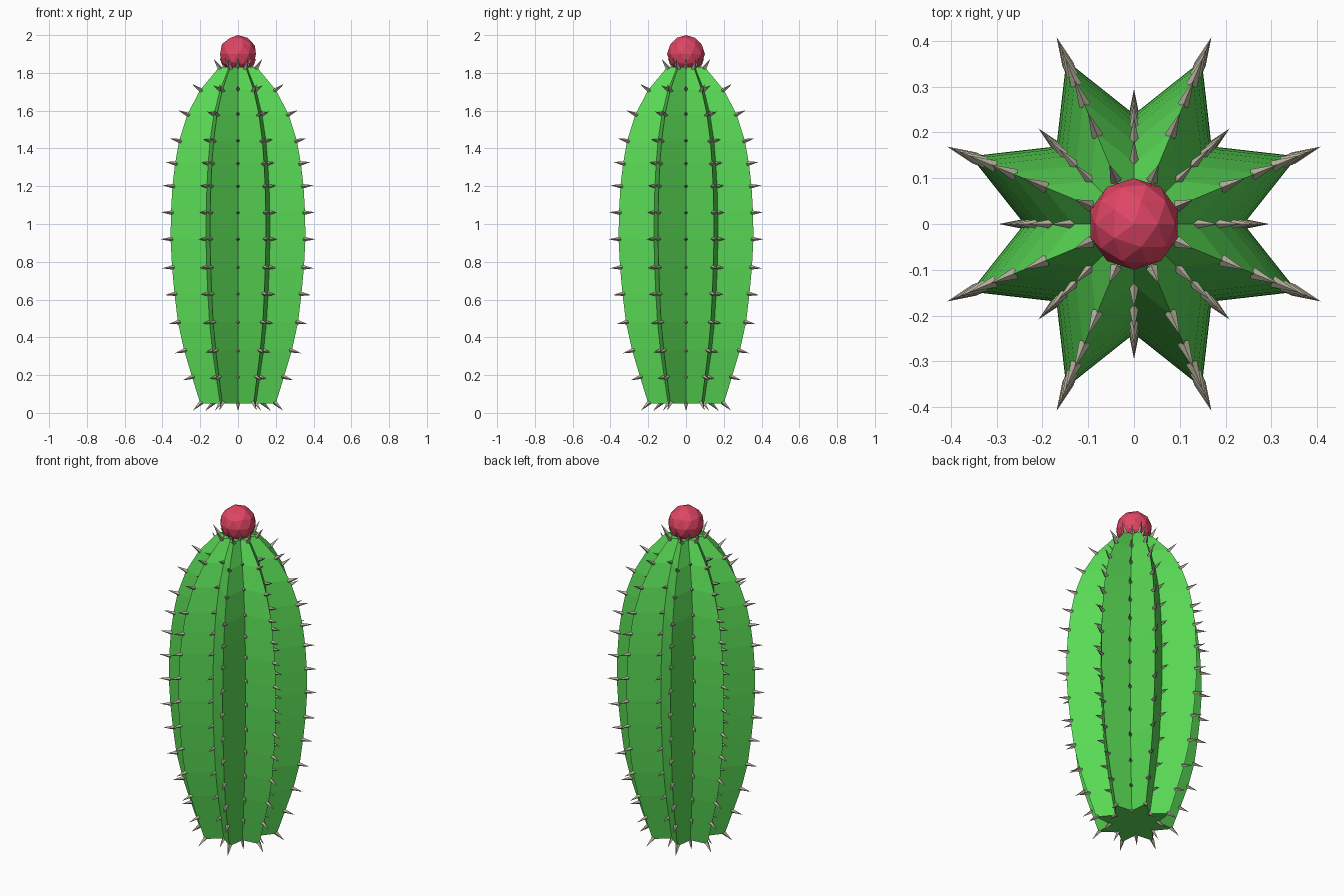
import bpy, bmesh, math
from mathutils import Vector, Matrix

if "Cube" in bpy.data.objects:
    bpy.data.objects.remove(bpy.data.objects["Cube"])

RIBS = 8
VALLEY = 0.62            # valley radius relative to ridge radius
# (height, half width across the front) from bottom to top
PROFILE = [(0.05, 0.20), (0.19, 0.243), (0.33, 0.285), (0.48, 0.318), (0.63, 0.336),
           (0.77, 0.349), (0.92, 0.357), (1.06, 0.355), (1.20, 0.347), (1.32, 0.333),
           (1.44, 0.312), (1.58, 0.268), (1.71, 0.20), (1.83, 0.10)]


def material(name, rgb):
    m = bpy.data.materials.new(name)
    m.diffuse_color = (*rgb, 1)
    m.use_nodes = True
    m.node_tree.nodes["Principled BSDF"].inputs["Base Color"].default_value = m.diffuse_color
    return m


def add_object(name, bm, mat):
    mesh = bpy.data.meshes.new(name)
    bm.to_mesh(mesh)
    bm.free()
    mesh.materials.append(mat)
    obj = bpy.data.objects.new(name, mesh)
    bpy.context.collection.objects.link(obj)
    return obj


# Ribbed body: star-shaped rings joined by flat faces
bm = bmesh.new()
n = RIBS * 2
rings = []
for z, half in PROFILE:
    ridge = half / math.cos(math.pi / RIBS)
    ring = []
    for i in range(n):
        a = i * 2 * math.pi / n
        r = ridge if i % 2 else ridge * VALLEY
        ring.append(bm.verts.new((r * math.cos(a), r * math.sin(a), z)))
    rings.append(ring)
for lo, hi in zip(rings, rings[1:]):
    for i in range(n):
        j = (i + 1) % n
        bm.faces.new((lo[i], lo[j], hi[j], hi[i]))
bm.faces.new(rings[0][::-1])
bm.faces.new(rings[-1])
bm.normal_update()
anchors = [(v.co.copy(), v.normal.copy()) for v in bm.verts]
add_object("cactus_body", bm, material("green", (0.10, 0.70, 0.09)))

# Spines: one small cone on every body vertex, along its normal
LENGTH, SUNK = 0.056, 0.01
bm = bmesh.new()
for co, normal in anchors:
    rot = normal.to_track_quat('Z', 'Y').to_matrix().to_4x4()
    centre = co + normal * ((LENGTH - SUNK) / 2)
    bmesh.ops.create_cone(bm, cap_ends=True, segments=4, radius1=0.013, radius2=0,
                          depth=LENGTH + SUNK, matrix=Matrix.Translation(centre) @ rot)
add_object("spines", bm, material("spine_beige", (0.45, 0.42, 0.32)))

# Round flower bud on top
bm = bmesh.new()
bmesh.ops.create_icosphere(bm, subdivisions=2, radius=0.1,
                           matrix=Matrix.Translation((0, 0, 1.9)))
add_object("flower_bud", bm, material("red", (0.75, 0.06, 0.13)))
